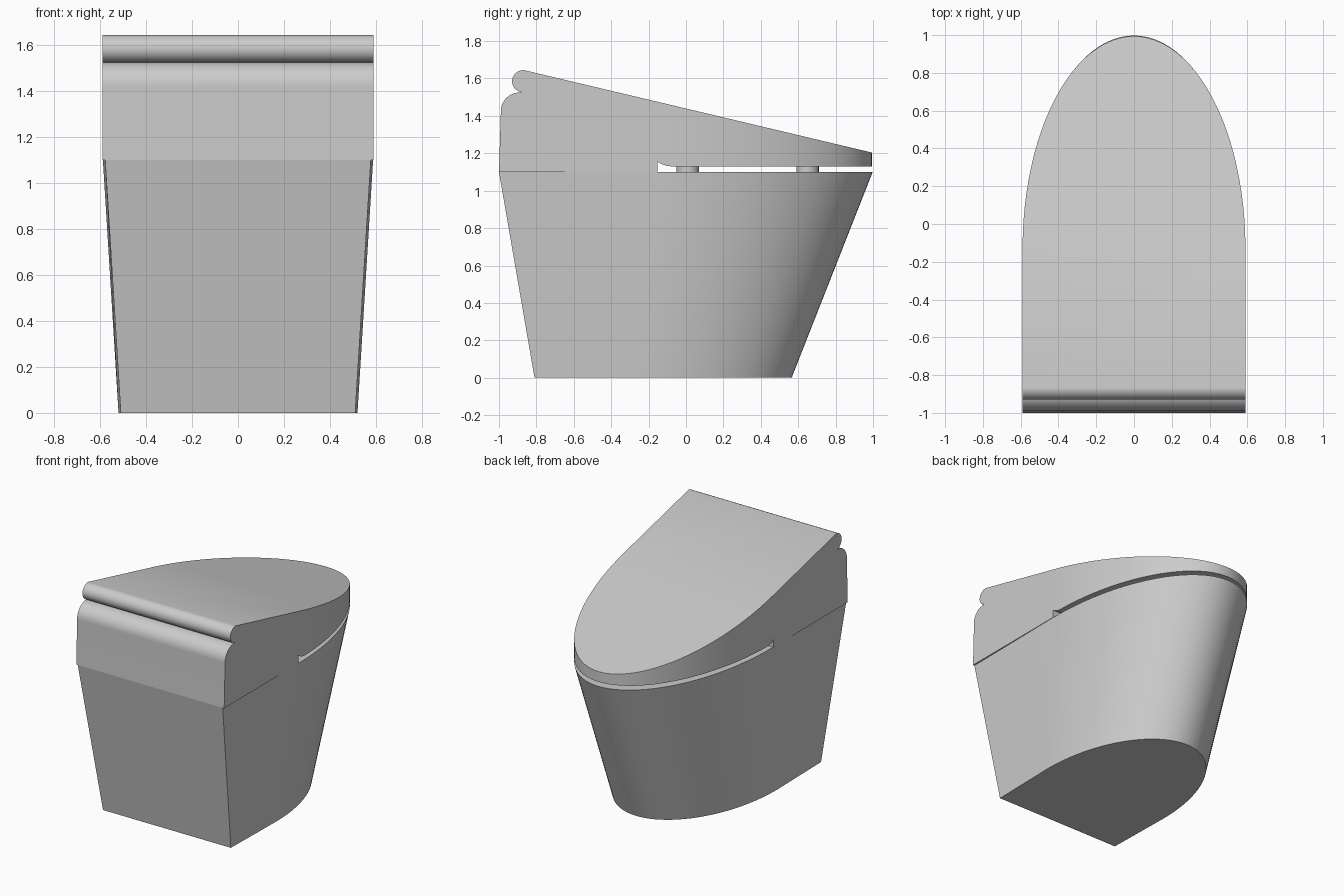
import bpy, bmesh
from math import sin, cos, pi, radians

cube = bpy.data.objects.get("Cube")
if cube:
    bpy.data.objects.remove(cube, do_unlink=True)

ceramic = bpy.data.materials.new("white ceramic")
ceramic.use_nodes = True
COLOUR = (0.6, 0.6, 0.6, 1)
ceramic.diffuse_color = COLOUR
ceramic.node_tree.nodes["Principled BSDF"].inputs["Base Color"].default_value = COLOUR


def loft(name, ring_a, ring_b):
    """Closed solid between two matching rings of points."""
    bm = bmesh.new()
    a = [bm.verts.new(p) for p in ring_a]
    b = [bm.verts.new(p) for p in ring_b]
    n = len(a)
    for i in range(n):
        j = (i + 1) % n
        bm.faces.new((a[i], a[j], b[j], b[i]))
    bm.faces.new(a)
    bm.faces.new(b)
    bmesh.ops.recalc_face_normals(bm, faces=bm.faces)
    mesh = bpy.data.meshes.new(name)
    bm.to_mesh(mesh)
    bm.free()
    mesh.materials.append(ceramic)
    obj = bpy.data.objects.new(name, mesh)
    bpy.context.collection.objects.link(obj)
    return obj


def activate(obj):
    bpy.ops.object.select_all(action='DESELECT')
    obj.select_set(True)
    bpy.context.view_layer.objects.active = obj


def smooth(obj):
    activate(obj)
    bpy.ops.object.shade_smooth_by_angle(angle=radians(30))


def arc(cy, cz, ry, rz, start, end, n=10):
    """Arc points in the side plane, angles in degrees."""
    angles = [radians(start + (end - start) * i / n) for i in range(n + 1)]
    return [(cy + ry * cos(t), cz + rz * sin(t)) for t in angles]


def outline(back_y, back_w, mid_y, width, tip_y, n=48):
    """Straight-sided plan with a half-elliptical nose."""
    nose = [(width * cos(pi * i / n), mid_y + (tip_y - mid_y) * sin(pi * i / n))
            for i in range(n + 1)]
    return [(back_w, back_y)] + nose + [(-back_w, back_y)]


# Tapered bowl
RIM = 1.10
foot = outline(-0.81, 0.51, -0.30, 0.52, 0.565)
rim = outline(-1.0, 0.578, -0.14, 0.588, 0.998)
bowl = loft("bowl", [(x, y, 0) for x, y in foot], [(x, y, RIM) for x, y in rim])
smooth(bowl)

# Sloping lid and rear housing: side profile trimmed to the plan outline
side = [(-1.0, RIM), (-0.99, 1.42)]
side += arc(-0.89, 1.425, 0.10, 0.10, 180, 90)
side += [(-0.875, 1.527)]
side += arc(-0.868, 1.585, 0.062, 0.06, 250, 90, 14)
side += [(0.998, 1.203), (0.998, 1.13)]
side += arc(-0.07, 1.19, 0.10, 0.06, 270, 215, 6)
side += [(-0.152, RIM)]
lid = loft("lid", [(-0.7, y, z) for y, z in side], [(0.7, y, z) for y, z in side])

plan = outline(-1.1, 0.59, -0.13, 0.59, 0.994)
cutter = loft("lid_cutter", [(x, y, 1) for x, y in plan], [(x, y, 1.8) for x, y in plan])
trim = lid.modifiers.new("trim", 'BOOLEAN')
trim.operation = 'INTERSECT'
trim.solver = 'EXACT'
trim.object = cutter
activate(lid)
bpy.ops.object.modifier_apply(modifier="trim")
bpy.data.objects.remove(cutter, do_unlink=True)
smooth(lid)

# Round bumpers between rim and lid
for place, y, x in (("rear", 0.01, 0.44), ("nose", 0.65, 0.28)):
    for label, s in (("left", 1), ("right", -1)):
        ring = [(s * x + 0.06 * cos(pi * i / 12), y + 0.06 * sin(pi * i / 12))
                for i in range(24)]
        smooth(loft(f"{place}_bumper_{label}",
                    [(px, py, RIM - 0.005) for px, py in ring],
                    [(px, py, 1.135) for px, py in ring]))
